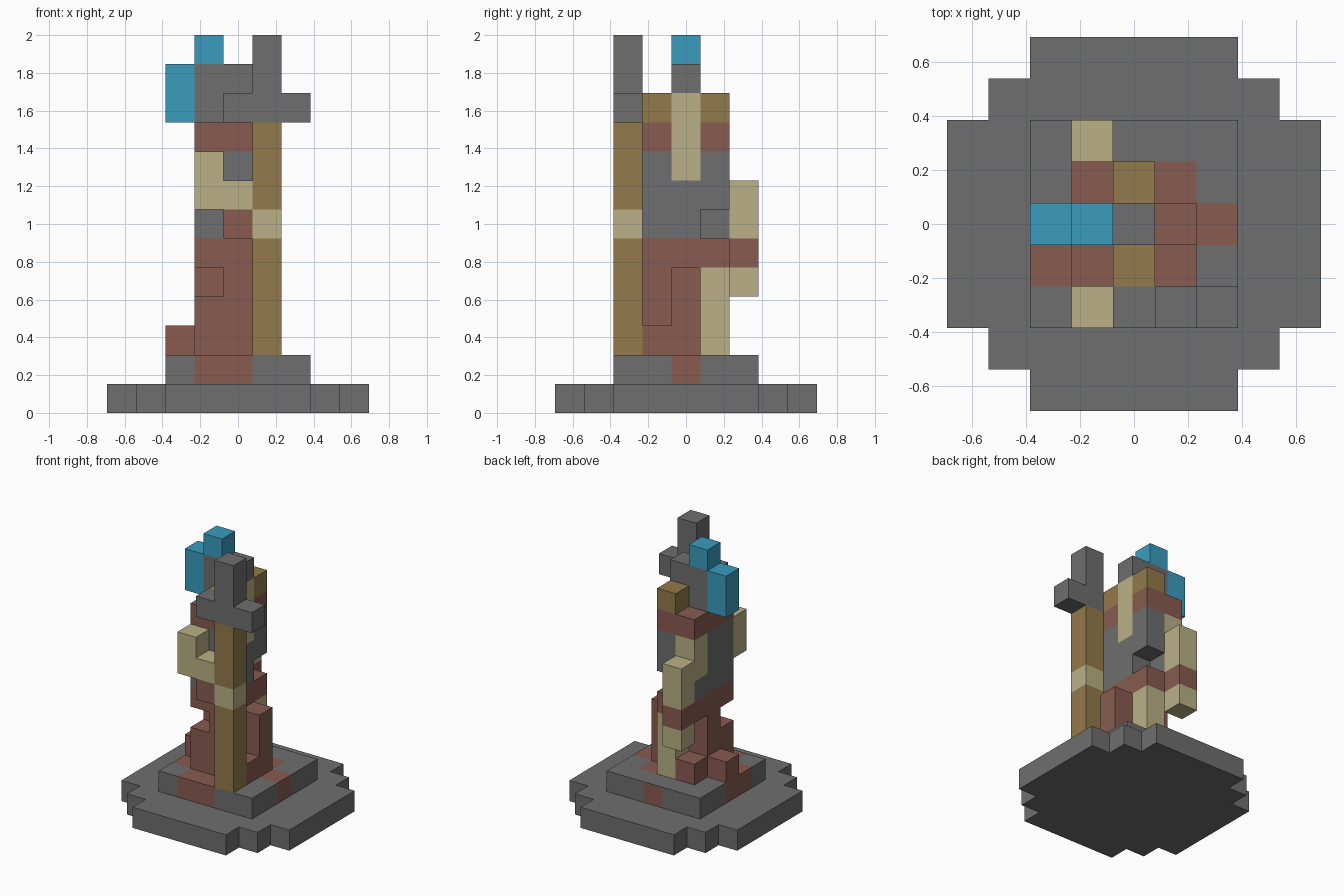
import bpy
import bmesh
from mathutils import Vector
from itertools import product

cube = bpy.data.objects.get("Cube")
if cube:
    bpy.data.objects.remove(cube, do_unlink=True)

UNIT = 2 / 13  # edge of one block

COLOURS = {
    "stone_grey": (0.156, 0.156, 0.156),
    "bright_blue": (0.042, 0.332, 0.521),
    "red_brown": (0.242, 0.105, 0.08),
    "ochre": (0.287, 0.195, 0.07),
    "cream": (0.491, 0.434, 0.238),
}
GREY, BLUE, BROWN, OCHRE, CREAM = COLOURS
materials = {}
for name, rgb in COLOURS.items():
    mat = bpy.data.materials.new(name)
    mat.use_nodes = True
    mat.diffuse_color = (*rgb, 1)
    mat.node_tree.nodes["Principled BSDF"].inputs["Base Color"].default_value = (*rgb, 1)
    materials[name] = mat

cells = {}  # block position -> (part, colour)


def span(v):
    return range(v[0], v[1] + 1) if isinstance(v, tuple) else (v,)


def fill(part, colour, x, y, z):
    """Fill a range of blocks; later fills replace earlier ones."""
    for cell in product(span(x), span(y), span(z)):
        cells[cell] = (part, colour)


# Stepped base with brown patches on the plinth
for reach_x, reach_y in ((2, 4), (3, 3), (4, 2)):
    fill("base", GREY, (-reach_x, reach_x), (-reach_y, reach_y), 0)
fill("plinth", GREY, (-2, 2), (-2, 2), 1)
fill("plinth", BROWN, (-1, 0), -2, 1)
fill("plinth", BROWN, -2, (-1, 0), 1)
fill("plinth", BROWN, 1, 1, 1)
fill("plinth", BROWN, 2, 0, 1)

# Legs and feet
fill("legs", BROWN, (-1, 0), 0, (2, 4))
fill("legs", BROWN, 0, -1, (2, 4))
fill("legs", BROWN, -1, -1, (2, 3))
fill("legs", CREAM, 0, 1, (2, 4))
fill("feet", BROWN, -1, 1, 2)
fill("feet", BROWN, -2, 0, 2)
fill("feet", BROWN, 1, -1, 2)
fill("front_post", BROWN, 1, 0, (2, 4))

# Torso
fill("belt", BROWN, (-1, 0), (-1, 1), 5)
fill("torso", GREY, (-1, 0), (-1, 1), (6, 8))
del cells[0, 1, 6]
fill("torso", CREAM, -1, 1, (7, 8))
fill("collar", BROWN, (-1, 0), (-1, 1), 9)

# Head, beard and crest
fill("head_sides", OCHRE, 0, (-1, 1), 10)
fill("beard", CREAM, 0, 0, (8, 10))
fill("helmet", GREY, -1, 0, (10, 11))
fill("helmet", GREY, 0, 0, 11)
fill("crest", BLUE, -1, 0, 12)
fill("crest", BLUE, -2, 0, (10, 11))

# Hanging arm with a brown band
fill("hanging_arm", CREAM, -1, 2, (4, 7))
fill("hanging_arm", BROWN, -1, 2, 5)

# Staff with a cross head, and the arm that holds it
fill("staff", OCHRE, 1, -2, (2, 9))
fill("staff_head", GREY, (0, 2), -2, 10)
fill("staff_head", GREY, 1, -2, (11, 12))
fill("holding_arm", CREAM, -1, -2, (7, 8))
fill("holding_arm", CREAM, 0, -2, 7)
fill("holding_arm", BROWN, 0, -2, 6)
fill("holding_arm", CREAM, 1, -2, 6)

# Single faces painted differently from their block
face_paint = {((0, 2, 1), (0, 1, 0)): BROWN}


def build(part):
    """Build one mesh from the exposed faces of a part's blocks."""
    bm = bmesh.new()
    used = []
    for cell, (owner, colour) in cells.items():
        if owner != part:
            continue
        centre = Vector(cell) + Vector((0, 0, 0.5))
        for axis, sign in product(range(3), (-1, 1)):
            n = Vector((0, 0, 0))
            n[axis] = sign
            step = tuple(int(c) for c in n)
            if tuple(a + b for a, b in zip(cell, step)) in cells:
                continue
            u = Vector((0, 0, 0))
            u[(axis + 1) % 3] = 1
            v = n.cross(u)
            corners = (-u - v, u - v, u + v, v - u)
            face = bm.faces.new([bm.verts.new((centre + (n + c) / 2) * UNIT) for c in corners])
            tint = face_paint.get((cell, step), colour)
            if tint not in used:
                used.append(tint)
            face.material_index = used.index(tint)
    bmesh.ops.remove_doubles(bm, verts=bm.verts, dist=UNIT / 100)
    mesh = bpy.data.meshes.new(part)
    bm.to_mesh(mesh)
    bm.free()
    for tint in used:
        mesh.materials.append(materials[tint])
    bpy.context.collection.objects.link(bpy.data.objects.new(part, mesh))


for part in dict.fromkeys(owner for owner, _ in cells.values()):
    build(part)
